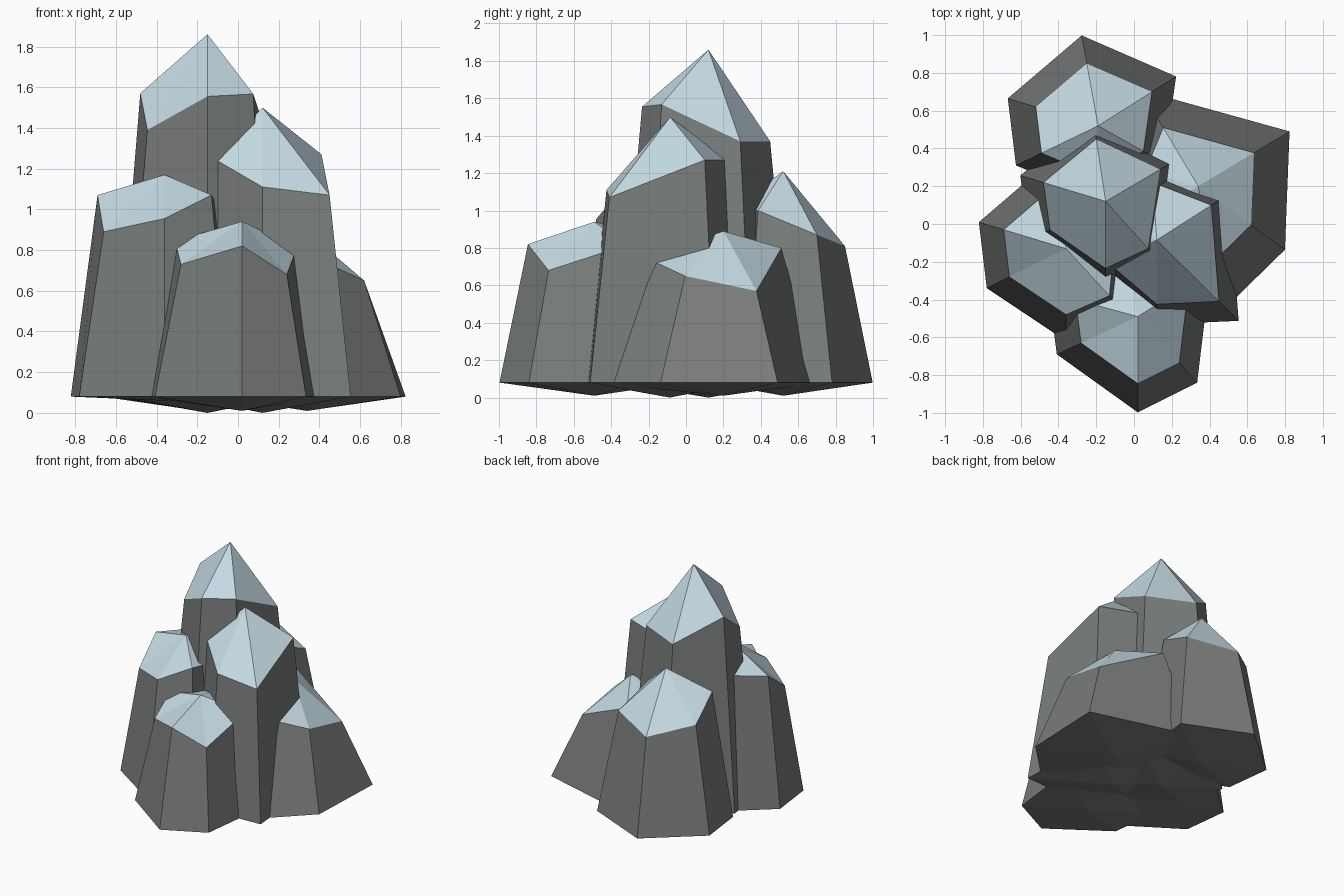
import bpy, bmesh


def material(name, rgb):
    m = bpy.data.materials.new(name)
    m.diffuse_color = (*rgb, 1)
    return m


STONE = material("grey_stone", (0.19, 0.205, 0.20))
ICE = material("pale_blue_tip", (0.56, 0.71, 0.78))
BASE_Z = 0.08


def crystal(name, tip, ring, taper, bottom=0.0):
    """Six-sided shaft flaring down from the ring, pointed tip, shallow point below."""
    bm = bmesh.new()
    cx, cy, cz = tip
    top = [bm.verts.new(p) for p in ring]
    low = [bm.verts.new((cx + (x - cx) / taper, cy + (y - cy) / taper, BASE_Z))
           for x, y, z in ring]
    apex = bm.verts.new(tip)
    foot = bm.verts.new((cx, cy, bottom))
    for i in range(len(ring)):
        j = (i + 1) % len(ring)
        bm.faces.new((low[i], low[j], top[j], top[i]))
        bm.faces.new((foot, low[j], low[i]))
        bm.faces.new((top[i], top[j], apex)).material_index = 1
    bmesh.ops.recalc_face_normals(bm, faces=bm.faces)
    mesh = bpy.data.meshes.new(name)
    bm.to_mesh(mesh)
    bm.free()
    mesh.materials.append(STONE)
    mesh.materials.append(ICE)
    bpy.context.collection.objects.link(bpy.data.objects.new(name, mesh))


# Tall middle crystal
crystal("tall_crystal", (-0.15, 0.12, 1.86), [
    (0.14, 0.29, 1.37), (0.075, -0.13, 1.567), (-0.15, -0.235, 1.555),
    (-0.445, -0.03, 1.39), (-0.48, 0.22, 1.57), (-0.20, 0.45, 1.37)], 0.73)

# Second tallest, front right of the middle
crystal("front_right_crystal", (0.12, -0.085, 1.50), [
    (0.41, 0.10, 1.27), (0.45, -0.41, 1.07), (0.12, -0.425, 1.11),
    (-0.12, -0.22, 1.25), (-0.17, 0.0, 1.2), (0.10, 0.22, 1.27)], 0.76, 0.0)

# Left crystal
crystal("left_crystal", (-0.36, -0.13, 1.17), [
    (-0.09, 0.04, 1.0), (-0.13, -0.38, 1.07), (-0.36, -0.48, 0.955),
    (-0.66, -0.28, 0.89), (-0.69, -0.03, 1.07), (-0.41, 0.21, 1.09)], 0.715, 0.06)

# Low front crystal
crystal("front_crystal", (0.02, -0.49, 0.94), [
    (0.29, -0.32, 0.815), (0.24, -0.735, 0.68), (0.02, -0.845, 0.82),
    (-0.28, -0.63, 0.73), (-0.31, -0.40, 0.845), (-0.03, -0.16, 0.85)], 0.70, 0.01)

# Back crystal
crystal("back_crystal", (-0.19, 0.52, 1.21), [
    (0.095, 0.70, 0.87), (0.05, 0.385, 1.0), (-0.19, 0.25, 1.02),
    (-0.49, 0.375, 1.05), (-0.52, 0.62, 0.89), (-0.25, 0.85, 0.81)], 0.69, 0.01)

# Wide low crystal on the right
crystal("right_crystal", (0.34, 0.20, 0.89), [
    (0.635, 0.377, 0.57), (0.62, -0.005, 0.65), (0.40, -0.22, 0.75),
    (0.08, 0.05, 0.8), (0.06, 0.28, 0.8), (0.155, 0.51, 0.80)], 0.61, 0.01)
